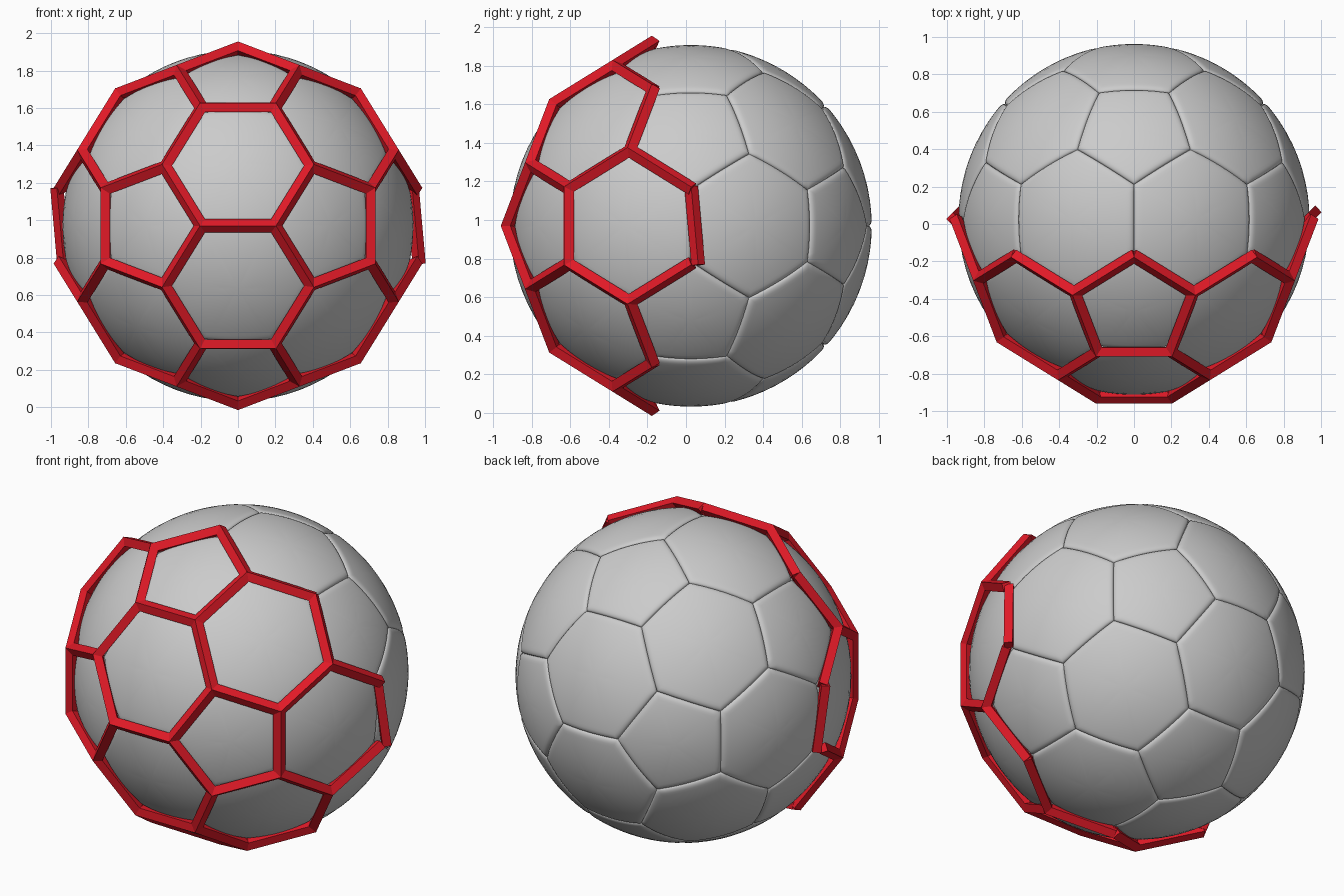
import bpy, bmesh, math
from mathutils import Vector, Matrix

if "Cube" in bpy.data.objects:
    bpy.data.objects.remove(bpy.data.objects["Cube"])

R = 0.938                       # ball radius
C = Vector((0, 0.025, 0.97))    # ball centre
PHI = (1 + 5 ** 0.5) / 2


def new_object(name, bm):
    mesh = bpy.data.meshes.new(name)
    bm.to_mesh(mesh)
    bm.free()
    ob = bpy.data.objects.new(name, mesh)
    bpy.context.collection.objects.link(ob)
    return ob


# Truncated icosahedron cage: signed cyclic permutations of three seeds
points = set()
for seed in ((0, 1, 3 * PHI), (1, 2 + PHI, 2 * PHI), (PHI, 2, 2 * PHI + 1)):
    for k in range(3):
        p = seed[k:] + seed[:k]
        for sx in (1, -1):
            for sy in (1, -1):
                for sz in (1, -1):
                    points.add((p[0] * sx + 0.0, p[1] * sy + 0.0, p[2] * sz + 0.0))
cage = bmesh.new()
for p in sorted(points):
    cage.verts.new(Vector(p).normalized())
bmesh.ops.convex_hull(cage, input=cage.verts[:])
bmesh.ops.dissolve_limit(cage, angle_limit=0.05, verts=cage.verts[:], edges=cage.edges[:])
panels = [[v.co.copy() for v in f.verts] for f in cage.faces]
seams = [(e.verts[0].co.copy(), e.verts[1].co.copy()) for e in cage.edges]
cage.free()

# Ball: each panel is a fan of rings pushed to the sphere, rounded down into the seams
RINGS = (0.2, 0.4, 0.6, 0.75, 0.85, 0.9, 0.93, 0.955, 0.975, 0.99, 1.0)
SEGS, DEPTH, WIDTH = 10, 0.017, 0.035
bm = bmesh.new()
for corners in panels:
    mid = sum(corners, Vector()) / len(corners)
    n = len(corners)
    planes = []
    for i in range(n):
        pl = corners[i].cross(corners[(i + 1) % n]).normalized()
        planes.append(pl if pl.dot(mid) > 0 else -pl)

    def place(p):
        p = p.normalized()
        q = min(1, max(0, min(p.dot(pl) for pl in planes)) / WIDTH)
        drop = DEPTH * (1 - math.sqrt(max(0, 1 - (1 - q) ** 2)))
        return bm.verts.new(C + p * (R - drop))

    outline = [corners[i].lerp(corners[(i + 1) % n], s / SEGS)
               for i in range(n) for s in range(SEGS)]
    m = len(outline)
    centre = place(mid)
    prev = None
    for t in RINGS:
        ring = [place(mid.lerp(o, t)) for o in outline]
        for i in range(m):
            j = (i + 1) % m
            if prev:
                bm.faces.new((prev[i], ring[i], ring[j], prev[j]))
            else:
                bm.faces.new((centre, ring[i], ring[j]))
        prev = ring
bmesh.ops.remove_doubles(bm, verts=bm.verts[:], dist=0.0005)
bmesh.ops.recalc_face_normals(bm, faces=bm.faces[:])
ball = new_object("ball", bm)
bpy.context.view_layer.objects.active = ball
ball.select_set(True)
bpy.ops.object.shade_smooth_by_angle(angle=math.radians(60))

# Red bars along every seam of the front half, each standing on its corner
red = bpy.data.materials.new("red")
red.diffuse_color = (0.75, 0.01, 0.02, 1)
red.use_nodes = True
red.node_tree.nodes["Principled BSDF"].inputs["Base Color"].default_value = red.diffuse_color
SIDE, LENGTH, BAR_R = 0.05, 0.41, 0.95
bm = bmesh.new()
for a, b in seams:
    if max(a.y, b.y) > 0.01:
        continue
    if a.z < b.z:
        a, b = b, a
    out = (a + b).normalized()
    along = (a - b).normalized()
    at = C + out * BAR_R
    # the two side bars lean slightly
    if abs(out.x) > 0.99:
        along = (along + Vector((-0.09, -0.09, 0))).normalized()
        at.y += 0.02
    side = along.cross(out).normalized()
    out = side.cross(along)
    rot = Matrix((along, side, out)).transposed().to_4x4()
    mat = (Matrix.Translation(at) @ rot @ Matrix.Rotation(math.pi / 4, 4, 'X')
           @ Matrix.Diagonal((LENGTH, SIDE, SIDE, 1)))
    bmesh.ops.create_cube(bm, size=1, matrix=mat)
bmesh.ops.recalc_face_normals(bm, faces=bm.faces[:])
bars = new_object("seam_bars", bm)
bars.data.materials.append(red)
